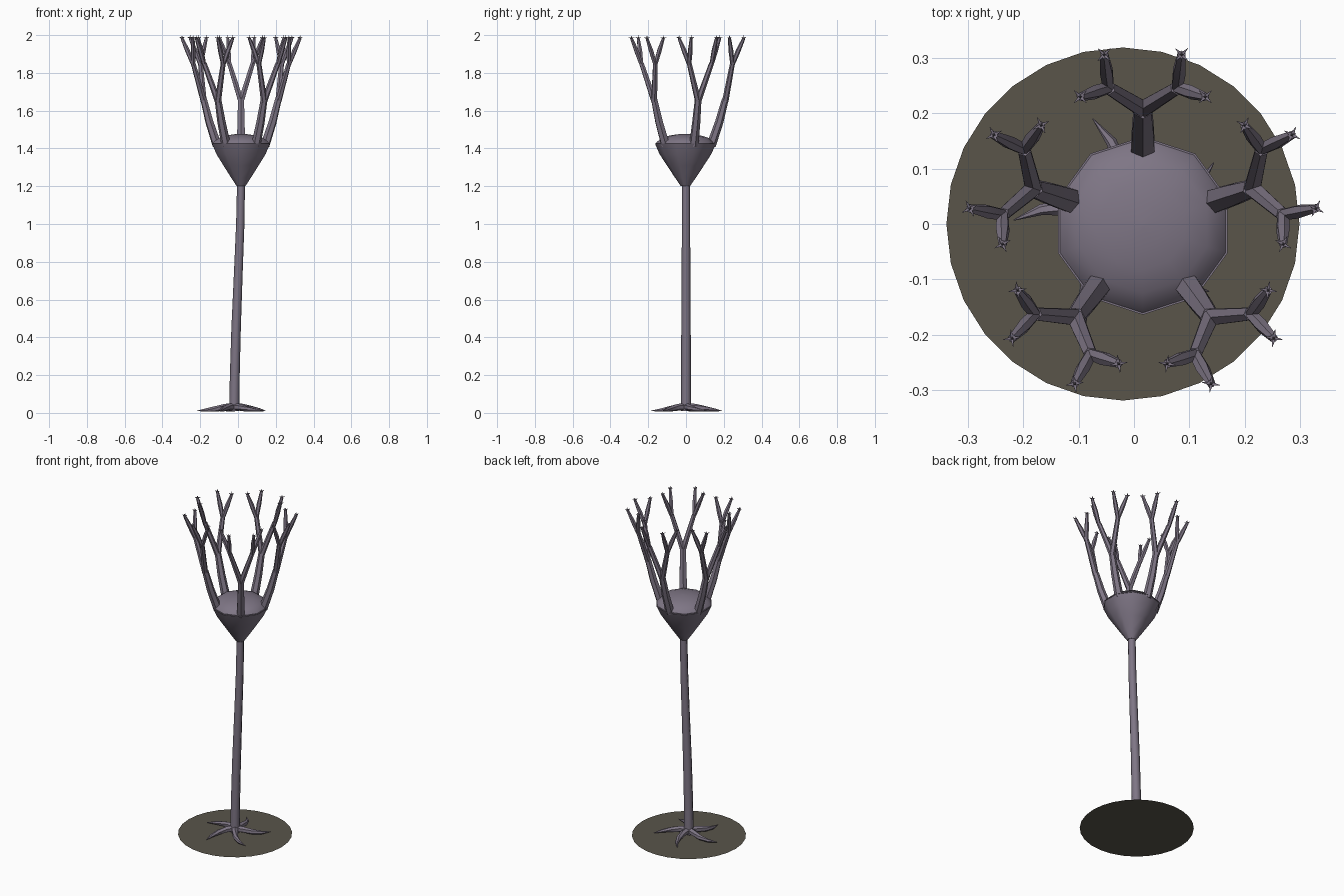
import bpy, bmesh, math
from mathutils import Vector, Matrix

cube = bpy.data.objects.get("Cube")
if cube:
    bpy.data.objects.remove(cube)


def material(name, rgb):
    mat = bpy.data.materials.new(name)
    mat.use_nodes = True
    mat.diffuse_color = (*rgb, 1)
    mat.node_tree.nodes["Principled BSDF"].inputs["Base Color"].default_value = (*rgb, 1)
    return mat


PURPLE = material("dusty purple grey", (0.21, 0.18, 0.235))
MUD = material("olive mud", (0.10, 0.09, 0.068))


def finish(bm, name, mat, location=(0, 0, 0), turn=0):
    mesh = bpy.data.meshes.new(name)
    bm.to_mesh(mesh)
    bm.free()
    mesh.materials.append(mat)
    obj = bpy.data.objects.new(name, mesh)
    bpy.context.collection.objects.link(obj)
    obj.location = location
    obj.rotation_euler.z = turn
    bpy.ops.object.select_all(action='DESELECT')
    obj.select_set(True)
    bpy.context.view_layer.objects.active = obj
    bpy.ops.object.shade_smooth_by_angle(angle=math.radians(50))
    return obj


def tube(bm, path, radii, sides=6, spin=0.0):
    """Capped tapering tube that follows a path."""
    pts = [Vector(p) for p in path]
    rings = []
    for i, (p, r) in enumerate(zip(pts, radii)):
        along = pts[min(i + 1, len(pts) - 1)] - pts[max(i - 1, 0)]
        rot = Vector((0, 0, 1)).rotation_difference(along).to_matrix()
        ring = []
        for k in range(sides):
            a = math.tau * k / sides + spin
            ring.append(bm.verts.new(p + rot @ Vector((r * math.cos(a), r * math.sin(a), 0))))
        rings.append(ring)
    for low, high in zip(rings, rings[1:]):
        for k in range(sides):
            n = (k + 1) % sides
            bm.faces.new((low[k], low[n], high[n], high[k]))
    bm.faces.new(rings[0][::-1])
    bm.faces.new(rings[-1])


# Sea floor patch
bm = bmesh.new()
bmesh.ops.create_circle(bm, cap_ends=True, segments=28, radius=0.319)
for face in bm.faces:
    if face.normal.z < 0:
        face.normal_flip()
finish(bm, "sea_floor", MUD, (-0.02, 0, 0))

# Gently bent stem
bm = bmesh.new()
tube(bm, [(-0.02, 0, 0.01), (-0.017, 0, 0.2), (-0.01, 0, 0.45), (0.002, 0, 0.75),
          (0.012, 0, 1.0), (0.016, 0, 1.22)],
     [0.027, 0.026, 0.025, 0.023, 0.022, 0.021], sides=8)
finish(bm, "stem", PURPLE)

# Cup and its domed lid, both ten-sided
CROWN = (0.016, -0.003, 0)


def lathe(name, profile, sides=10):
    bm = bmesh.new()
    tube(bm, [(0, 0, z) for r, z in profile], [r for r, z in profile], sides, math.pi / 2)
    bmesh.ops.remove_doubles(bm, verts=bm.verts, dist=0.0002)
    return finish(bm, name, PURPLE, CROWN)


lathe("cup", [(0.024, 1.2), (0.055, 1.245), (0.098, 1.31), (0.137, 1.37), (0.161, 1.425)])
lathe("cup_lid", [(0.161, 1.42), (0.149, 1.437), (0.122, 1.456), (0.08, 1.469),
                  (0.04, 1.475), (0.004, 1.477)])


# Five forked arms and five curling roots
def build_arm():
    bm = bmesh.new()
    joint = Vector((0.208, 0, 1.66))
    tube(bm, [(0.133, 0, 1.415), (0.176, 0, 1.54), joint], [0.025, 0.022, 0.018])
    for side in (-1, 1):
        fork = Vector((0.246, side * 0.062, 1.85))
        tube(bm, [joint - Vector((0, 0, 0.01)), fork], [0.017, 0.013])
        for tip in (Vector((0.306, side * 0.07, 1.983)), Vector((0.23, side * 0.113, 1.983))):
            tube(bm, [fork - Vector((0, 0, 0.008)), fork.lerp(tip, 0.5), tip],
                 [0.011, 0.013, 0.008])
            # Tiny spikes around the end, plus one straight up
            tube(bm, [tip, tip + Vector((0, 0, 0.017))], [0.004, 0.0005], 4)
            for k in range(4):
                a = math.tau * (k + 0.5) / 4
                out = Vector((math.cos(a), math.sin(a), 0.4))
                tube(bm, [tip + out * 0.003, tip + out * 0.016], [0.004, 0.0005], 4)
    return bm


def build_root():
    bm = bmesh.new()
    path = []
    for r, z, bend in ((0, 0.032, 0), (0.05, 0.03, -2), (0.1, 0.022, 1),
                       (0.15, 0.015, 8), (0.198, 0.011, 16)):
        a = math.radians(bend)
        path.append((r * math.cos(a), r * math.sin(a), z))
    tube(bm, path, [0.02, 0.018, 0.015, 0.01, 0.001])
    return bm


for i in range(5):
    turn = math.radians(90 + 72 * i)
    finish(build_arm(), f"arm_{i + 1}", PURPLE, (0.016, 0, 0), turn)
    finish(build_root(), f"root_{i + 1}", PURPLE, (-0.02, 0, 0), turn)
